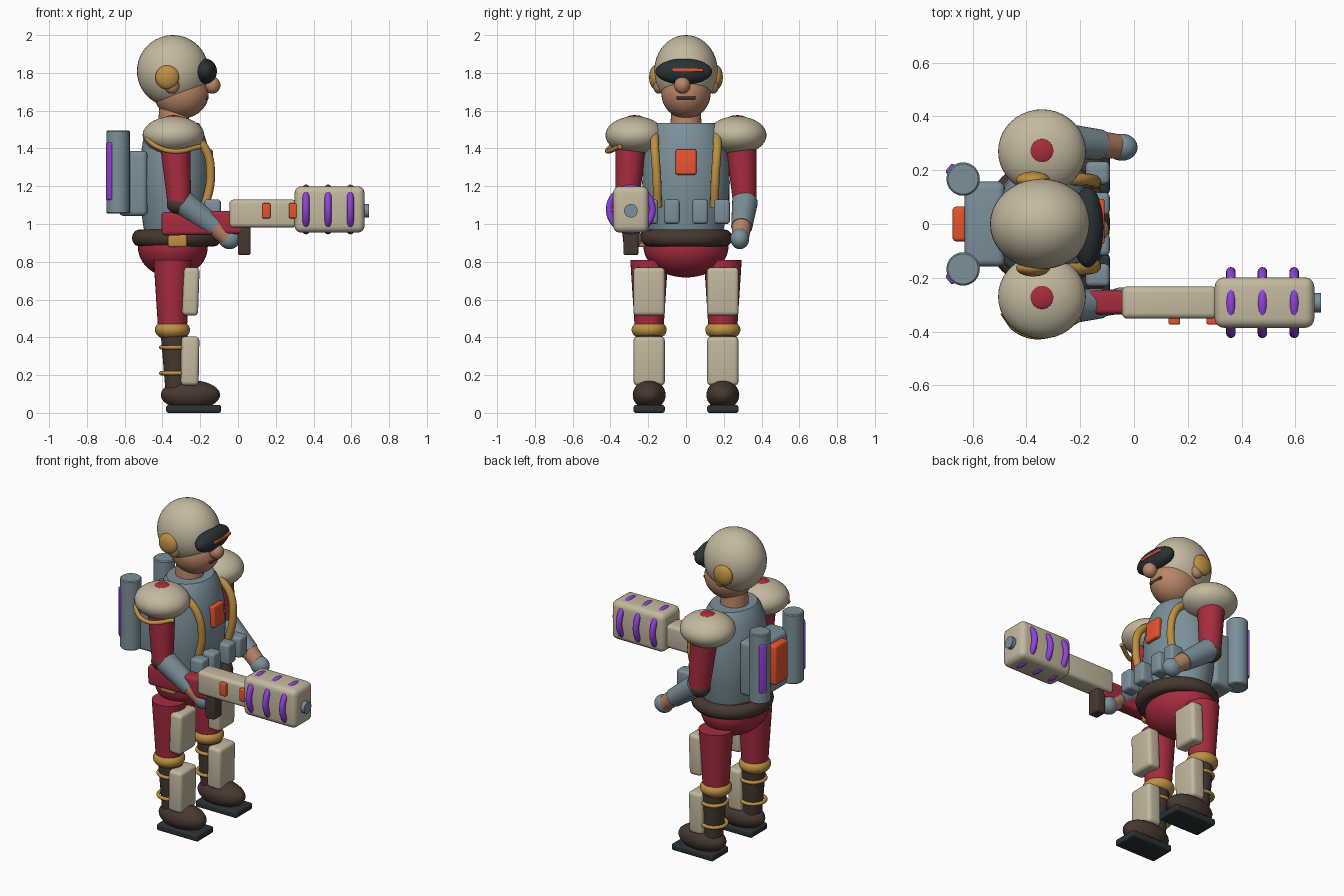
import bpy, bmesh, math
from mathutils import Vector, Matrix

if "Cube" in bpy.data.objects:
    bpy.data.objects.remove(bpy.data.objects["Cube"])


def material(name, r, g, b):
    m = bpy.data.materials.new(name)
    lin = [((c / 255 + 0.055) / 1.055) ** 2.4 for c in (r, g, b)]
    m.diffuse_color = (*lin, 1)
    m.use_nodes = True
    m.node_tree.nodes["Principled BSDF"].inputs["Base Color"].default_value = m.diffuse_color
    return m


BEIGE = material("beige armor", 196, 185, 160)
RED = material("crimson cloth", 166, 44, 62)
SLATE = material("slate blue", 123, 144, 154)
GOLD = material("ochre", 190, 144, 66)
BROWN = material("dark brown", 72, 56, 48)
BLACK = material("charcoal", 42, 50, 53)
SKIN = material("skin", 184, 134, 102)
PURPLE = material("purple glow", 146, 66, 220)
ORANGE = material("orange light", 230, 84, 45)


def finish(name, bm, mat, angle=40):
    """Turn a bmesh into a named, shaded object."""
    bmesh.ops.recalc_face_normals(bm, faces=bm.faces[:])
    me = bpy.data.meshes.new(name)
    bm.to_mesh(me)
    bm.free()
    me.materials.append(mat)
    ob = bpy.data.objects.new(name, me)
    bpy.context.collection.objects.link(ob)
    bpy.ops.object.select_all(action='DESELECT')
    ob.select_set(True)
    bpy.context.view_layer.objects.active = ob
    bpy.ops.object.shade_smooth_by_angle(angle=math.radians(angle))
    return ob


def ball(name, loc, radii, mat):
    bm = bmesh.new()
    bmesh.ops.create_uvsphere(bm, u_segments=40, v_segments=24, radius=1)
    bm.transform(Matrix.Translation(loc) @ Matrix.Diagonal((*radii, 1)))
    return finish(name, bm, mat)


def box(name, loc, size, mat, bevel=0.02, tilt=0, turn=0):
    """Rounded box; tilt is about y, turn is about z (degrees)."""
    bm = bmesh.new()
    bmesh.ops.create_cube(bm, size=1)
    bm.transform(Matrix.Diagonal((*size, 1)))
    bmesh.ops.bevel(bm, geom=bm.edges[:], offset=bevel, segments=4, profile=0.5, affect='EDGES')
    bm.transform(Matrix.Translation(loc) @ Matrix.Rotation(math.radians(turn), 4, 'Z')
                 @ Matrix.Rotation(math.radians(tilt), 4, 'Y'))
    return finish(name, bm, mat)


def limb(name, a, b, ra, rb, mat):
    """Tapered cylinder from point a to point b."""
    a, b = Vector(a), Vector(b)
    d = b - a
    bm = bmesh.new()
    bmesh.ops.create_cone(bm, cap_ends=True, segments=32, radius1=ra, radius2=rb, depth=d.length)
    bm.transform(Matrix.Translation((a + b) / 2) @ d.to_track_quat('Z', 'Y').to_matrix().to_4x4())
    return finish(name, bm, mat)


def lathe(name, loc, profile, mat, sx=1, sy=1, rot=None, closed=False, n=48):
    """Spin (radius, z) points about z, then stretch to an oval."""
    bm = bmesh.new()
    rings = [[bm.verts.new((r * math.cos(2 * math.pi * i / n), r * math.sin(2 * math.pi * i / n), z))
              for i in range(n)] for r, z in profile]
    pairs = list(zip(rings, rings[1:] + rings[:1])) if closed else list(zip(rings, rings[1:]))
    for p, q in pairs:
        for i in range(n):
            j = (i + 1) % n
            bm.faces.new((p[i], p[j], q[j], q[i]))
    if not closed:
        bm.faces.new(rings[0])
        bm.faces.new(rings[-1])
    bm.transform(Matrix.Translation(loc) @ (rot or Matrix()) @ Matrix.Diagonal((sx, sy, 1, 1)))
    return finish(name, bm, mat)


def ring(name, loc, major, minor, mat, rot=None):
    prof = [(major + minor * math.cos(k * math.pi / 6), minor * math.sin(k * math.pi / 6)) for k in range(12)]
    return lathe(name, loc, prof, mat, rot=rot, closed=True)


def tube(name, pts, radius, mat):
    cu = bpy.data.curves.new(name, 'CURVE')
    cu.dimensions = '3D'
    cu.bevel_depth, cu.bevel_resolution, cu.use_fill_caps = radius, 4, True
    sp = cu.splines.new('BEZIER')
    sp.bezier_points.add(len(pts) - 1)
    for bp, p in zip(sp.bezier_points, pts):
        bp.co = p
        bp.handle_left_type = bp.handle_right_type = 'AUTO'
    cu.materials.append(mat)
    ob = bpy.data.objects.new(name, cu)
    bpy.context.collection.objects.link(ob)
    return ob


# Head and helmet
ball("helmet", (-0.345, 0, 1.81), (0.19, 0.168, 0.19), BEIGE)
ball("face", (-0.30, 0, 1.69), (0.145, 0.13, 0.132), SKIN)
limb("neck", (-0.34, 0, 1.48), (-0.34, 0, 1.66), 0.085, 0.075, SKIN)
ball("visor", (-0.172, -0.012, 1.807), (0.06, 0.15, 0.068), BLACK)
box("visor_slit", (-0.125, 0.01, 1.815), (0.03, 0.165, 0.018), ORANGE, 0.006)
ball("nose", (-0.136, -0.02, 1.735), (0.043, 0.043, 0.045), SKIN)
box("mouth", (-0.168, 0, 1.668), (0.025, 0.1, 0.016), BROWN, 0.005)
for s in (-1, 1):
    ball("ear_disc", (-0.375, s * 0.163, 1.777), (0.063, 0.032, 0.063), GOLD)
    ball("ear", (-0.35, s * 0.145, 1.735), (0.04, 0.03, 0.045), SKIN)

# Torso, belt and hips
lathe("torso", (-0.335, 0, 0),
      [(0.19, 0.93), (0.205, 1.0), (0.225, 1.12), (0.232, 1.22), (0.225, 1.34),
       (0.205, 1.44), (0.175, 1.51), (0.155, 1.535)], SLATE, sx=0.82)
belt = [(0.205 + 0.04 * math.cos(k * math.pi / 6), 0.926 + 0.045 * math.sin(k * math.pi / 6)) for k in range(12)]
lathe("belt", (-0.325, 0, 0), belt, BROWN, sx=0.965, closed=True)
lathe("belt_fill", (-0.325, 0, 0), [(0.205, 0.89), (0.205, 0.96)], BROWN, sx=0.965)
box("buckle", (-0.32, -0.235, 0.91), (0.1, 0.05, 0.065), GOLD, 0.012)
ball("hips", (-0.345, 0, 0.88), (0.185, 0.225, 0.163), RED)
box("chest_light", (-0.147, 0, 1.328), (0.035, 0.11, 0.135), ORANGE, 0.012, tilt=-4)
for y in (-0.19, -0.075, 0.075, 0.19):
    box("belt_pouch", (-0.135, y, 1.065), (0.09, 0.085, 0.13), SLATE, 0.018)

# Backpack with two tanks
box("backpack", (-0.555, 0, 1.215), (0.15, 0.315, 0.345), SLATE, 0.025)
box("backpack_light", (-0.647, 0, 1.24), (0.055, 0.13, 0.25), ORANGE, 0.015)
for s in (-1, 1):
    lathe("tank", (-0.635, s * 0.167, 0), [(0.056, 1.055), (0.062, 1.061), (0.062, 1.489), (0.056, 1.495)], SLATE)
    box("tank_glow", (-0.678, s * 0.201, 1.28), (0.03, 0.042, 0.305), PURPLE, 0.008, turn=-s * 38)

# Arms, shoulders and straps
for s in (-1, 1):
    tube("chest_strap", [(-0.28, s * 0.165, 1.49), (-0.175, s * 0.165, 1.4),
                         (-0.145, s * 0.155, 1.25), (-0.175, s * 0.15, 1.09)], 0.023, GOLD)
    ball("shoulder_pad", (-0.342, s * 0.27, 1.47), (0.163, 0.156, 0.1), BEIGE)
    ball("shoulder_button", (-0.342, s * 0.272, 1.562), (0.045, 0.045, 0.014), RED)
    limb("upper_arm", (-0.335, s * 0.29, 1.45), (-0.31, s * 0.312, 1.1), 0.082, 0.062, RED)
    ball("elbow", (-0.315, s * 0.312, 1.105), (0.062, 0.064, 0.055), BROWN)
    limb("gauntlet", (-0.295, s * 0.312, 1.115), (-0.125, s * 0.295, 0.985), 0.068, 0.056, SLATE)
    limb("wrist", (-0.14, s * 0.296, 1.0), (-0.06, s * 0.288, 0.93), 0.052, 0.046, SKIN)
    ball("hand", (-0.045, s * 0.285, 0.922), (0.058, 0.05, 0.055), SLATE)
tube("shoulder_cord", [(-0.485, -0.33, 1.455), (-0.43, -0.395, 1.41),
                       (-0.34, -0.415, 1.385), (-0.2, -0.35, 1.41)], 0.013, GOLD)

# Legs
for s in (-1, 1):
    y = s * 0.195
    limb("thigh", (-0.347, y, 0.81), (-0.347, y, 0.44), 0.1, 0.076, RED)
    box("thigh_plate", (-0.25, y, 0.643), (0.085, 0.168, 0.255), BEIGE, 0.022, tilt=2)
    ball("knee", (-0.347, y, 0.44), (0.093, 0.093, 0.057), GOLD)
    limb("shin", (-0.338, y, 0.43), (-0.325, y, 0.08), 0.072, 0.056, BROWN)
    for z in (0.347, 0.21):
        ring("shin_band", (-0.335, y, z), 0.072, 0.011, GOLD)
    box("shin_plate", (-0.254, y, 0.275), (0.095, 0.165, 0.26), BEIGE, 0.022, tilt=1)
    ball("boot", (-0.252, y, 0.095), (0.157, 0.087, 0.078), BROWN)
    box("sole", (-0.235, y, 0.021), (0.29, 0.165, 0.042), BLACK, 0.012)

# Heavy gun
GY = -0.292
side = Matrix.Rotation(math.pi / 2, 4, 'Y')
box("gun_stock", (-0.19, GY, 1.005), (0.43, 0.088, 0.125), RED, 0.02, tilt=-1)
box("gun_body", (0.132, GY, 1.055), (0.355, 0.12, 0.148), BEIGE, 0.022)
box("gun_drum", (0.485, GY, 1.077), (0.37, 0.188, 0.245), BEIGE, 0.035)
for x in (0.36, 0.477, 0.595):
    ring("gun_coil", (x, GY, 1.077), 0.114, 0.018, PURPLE, rot=side)
limb("gun_muzzle", (0.64, GY, 1.07), (0.694, GY, 1.07), 0.036, 0.036, SLATE)
for x in (0.15, 0.291):
    box("gun_light", (x, -0.36, 1.07), (0.043, 0.028, 0.08), ORANGE, 0.007)
box("gun_grip", (0.033, GY, 0.92), (0.066, 0.08, 0.17), BROWN, 0.012)
